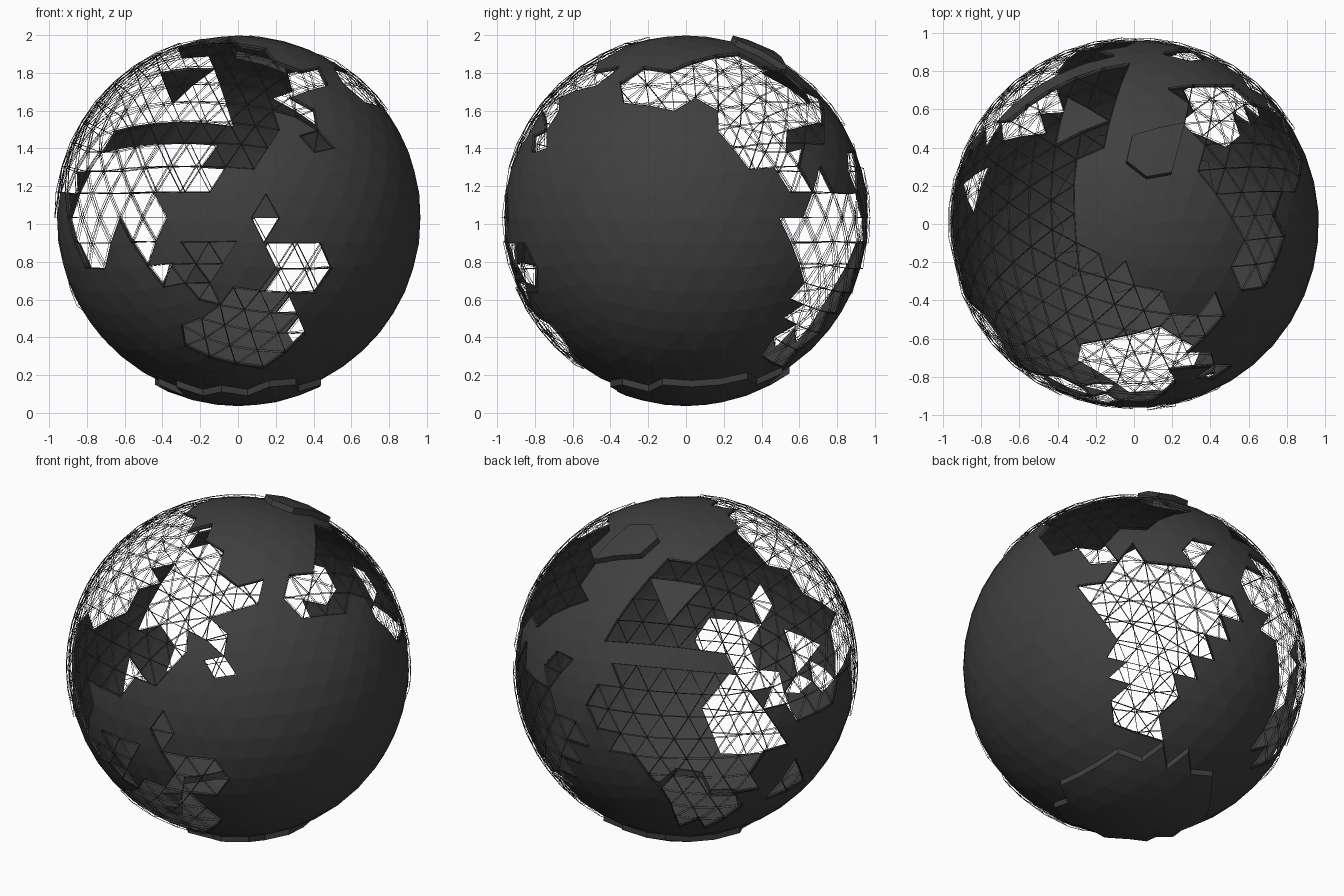
import bpy, bmesh, math
from mathutils import Matrix, Vector

if "Cube" in bpy.data.objects:
    bpy.data.objects.remove(bpy.data.objects["Cube"])

CENTRE = Vector((0.004, 0.0, 1.034))
R_SEA, R_LAND, ICE_LIFT = 0.964, 0.977, 0.034
TURN = Matrix.Rotation(math.radians(4), 3, 'Z')

# Rough coast corners of the big land masses: azimuth, latitude in degrees
MAINLAND = {
    "eurasia": [(93, 40), (92, 31), (134, 30), (169, -1), (199, 8), (207, -16), (219, -16),
                (229, 3), (240, -15), (246, 6), (281, 22), (287, 42), (331, 45), (294, 60),
                (265, 76), (167, 71), (140, 65), (100, 57), (104, 46)],
    "africa": [(103, 25), (91, 8), (102, -7), (118, -18), (124, -40), (144, -44), (151, -8),
               (162, -4), (145, 20)],
    "north_america": [(-28, 50), (-26, 37), (13, 40), (11, 25), (36, 8), (46, 2), (42, 22),
                      (52, 24), (75, 40), (63, 54), (25, 65)],
    "south_america": [(45, 12), (34, -4), (44, -20), (42, -52), (63, -52), (69, -32),
                      (88, -6), (75, 4)],
    "australia": [(-115, -42), (-93, -23), (-72, -27), (-63, -39), (-76, -57), (-110, -51)],
}
# Round patches: azimuth, latitude, angular radius
ISLANDS = [(-72, -17, 10), (-100, -12, 6), (-113, -17, 5), (-101, -24, 4), (-82, 0, 4),
           (-65, 36, 5), (-62, 25, 5), (167, -26, 6), (75, 15, 5)]
ICE = {"north_ice": (73, 65, 9), "south_ice": (70, -86, 27)}
INLAND_SEA = (119, 50, 6)


def direction(az, lat):
    a, b = math.radians(az), math.radians(lat)
    return Vector((math.cos(b) * math.cos(a), math.cos(b) * math.sin(a), math.sin(b)))


def in_patch(c, patch):
    az, lat, size = patch
    return c.angle(direction(az, lat)) < math.radians(size)


def in_outline(c, poly):
    """Even-odd test in azimuth and latitude, allowing for wrap-around."""
    az, lat = math.degrees(math.atan2(c.y, c.x)), math.degrees(math.asin(c.z))
    for a in (az, az + 360):
        crossings = sum((y1 > lat) != (y2 > lat) and a < x1 + (lat - y1) * (x2 - x1) / (y2 - y1)
                        for (x1, y1), (x2, y2) in zip(poly, poly[1:] + poly[:1]))
        if crossings % 2:
            return True
    return False


def region(face):
    """Name of the region a globe face belongs to."""
    c = face.calc_center_median().normalized()
    for name, patch in ICE.items():
        if in_patch(c, patch):
            return name
    if in_patch(c, INLAND_SEA):
        return "ocean"
    for name, poly in MAINLAND.items():
        if in_outline(c, poly):
            return name
    return "islands" if any(in_patch(c, p) for p in ISLANDS) else "ocean"


def globe_part(name, radius, lift=None):
    """Keep one region of the faceted sphere; lift pulls it out on straight walls."""
    bm = bmesh.new()
    bmesh.ops.create_icosphere(bm, subdivisions=4, radius=radius)
    bmesh.ops.rotate(bm, verts=bm.verts, matrix=TURN)
    drop = [f for f in bm.faces if region(f) != name]
    bmesh.ops.delete(bm, geom=drop, context='FACES')
    if lift:
        top = list(bm.verts)
        rim = [e for e in bm.edges if e.is_boundary]
        bmesh.ops.extrude_edge_only(bm, edges=rim)
        bmesh.ops.translate(bm, verts=top, vec=lift)
        bmesh.ops.recalc_face_normals(bm, faces=bm.faces)
    me = bpy.data.meshes.new(name)
    bm.to_mesh(me)
    bm.free()
    me.materials.append(dark)
    ob = bpy.data.objects.new(name, me)
    ob.location = CENTRE
    bpy.context.collection.objects.link(ob)
    return ob


dark = bpy.data.materials.new("dark")
dark.diffuse_color = (0.05, 0.05, 0.05, 1)
dark.use_nodes = True
dark.node_tree.nodes["Principled BSDF"].inputs["Base Color"].default_value = dark.diffuse_color

# Ocean shell, open where the land is
shell = globe_part("ocean", R_SEA).modifiers.new("shell", 'SOLIDIFY')
shell.thickness, shell.offset = 0.01, -1

# Ice plates pulled straight out of the sphere
globe_part("north_ice", R_SEA, lift=direction(73, 65) * ICE_LIFT)
globe_part("south_ice", R_SEA, lift=Vector((0, 0, -ICE_LIFT)))

# Land as a see-through wire lattice just above the sea
for name in [*MAINLAND, "islands"]:
    land = globe_part(name, R_LAND)
    slab = land.modifiers.new("slab", 'SOLIDIFY')
    slab.thickness, slab.offset = R_LAND - R_SEA, -1
    land.modifiers.new("wire", 'WIREFRAME').thickness = 0.003
